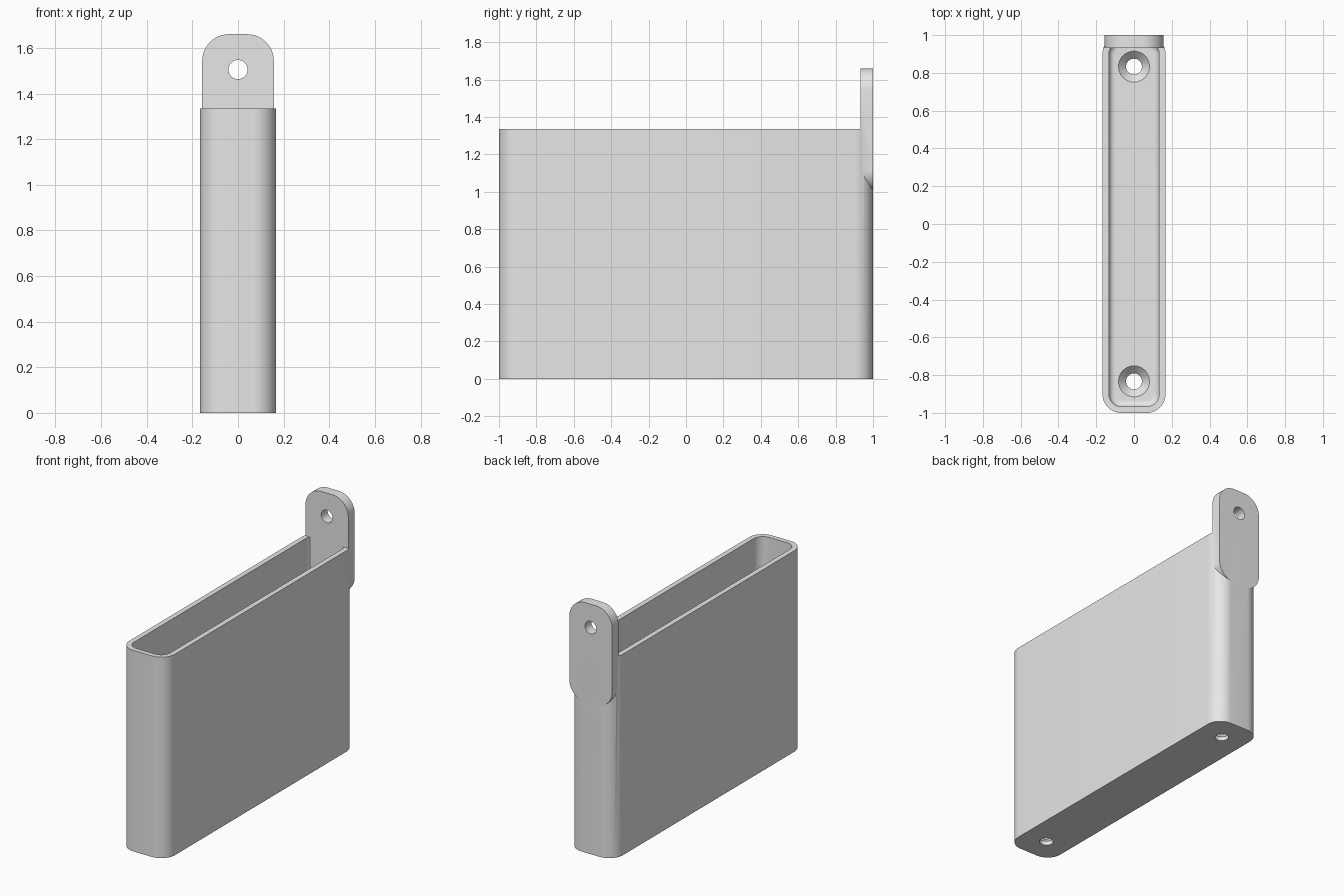
import bpy
import bmesh
from math import cos, sin, pi
from mathutils import Matrix

cube = bpy.data.objects.get("Cube")
if cube:
    bpy.data.objects.remove(cube, do_unlink=True)

grey = bpy.data.materials.new("plain grey")
grey.use_nodes = True
grey.diffuse_color = (0.8, 0.8, 0.8, 1)
grey.node_tree.nodes["Principled BSDF"].inputs["Base Color"].default_value = (0.8, 0.8, 0.8, 1)


def loft(name, rings, matrix=Matrix()):
    """Closed solid through stacked rings of (x, y, z) points."""
    bm = bmesh.new()
    loops = [[bm.verts.new(p) for p in ring] for ring in rings]
    for a, b in zip(loops, loops[1:]):
        for i in range(len(a)):
            j = (i + 1) % len(a)
            bm.faces.new((a[i], a[j], b[j], b[i]))
    bm.faces.new(loops[0][::-1])
    bm.faces.new(loops[-1])
    bm.transform(matrix)
    bmesh.ops.recalc_face_normals(bm, faces=bm.faces)
    mesh = bpy.data.meshes.new(name)
    bm.to_mesh(mesh)
    bm.free()
    mesh.materials.append(grey)
    obj = bpy.data.objects.new(name, mesh)
    bpy.context.collection.objects.link(obj)
    return obj


def rounded(hx, hy, r, z, steps=12):
    """Rounded rectangle at height z."""
    ring = []
    for k, (sx, sy) in enumerate(((1, 1), (-1, 1), (-1, -1), (1, -1))):
        for i in range(steps + 1):
            a = (k + i / steps) * pi / 2
            ring.append((sx * (hx - r) + r * cos(a), sy * (hy - r) + r * sin(a), z))
    return ring


def circle(r, z, x=0, y=0, n=48):
    return [(x + r * cos(2 * pi * i / n), y + r * sin(2 * pi * i / n), z) for i in range(n)]


def combine(target, other, operation):
    """Boolean the other solid into the target, then discard it."""
    mod = target.modifiers.new(operation, "BOOLEAN")
    mod.operation = operation
    mod.solver = "EXACT"
    mod.object = other
    bpy.context.view_layer.objects.active = target
    bpy.ops.object.modifier_apply(modifier=mod.name)
    bpy.data.objects.remove(other, do_unlink=True)


# Outer box
holder = loft("holder_body", [rounded(0.167, 1, 0.1, z) for z in (0, 1.335)])

# Hollow with a filleted floor edge
floor, fillet = 0.067, 0.033
rings = []
for i in range(9):
    a = i / 8 * pi / 2
    inset = fillet * (1 - sin(a))
    rings.append(rounded(0.133 - inset, 0.967 - inset, 0.067 - inset,
                         floor + fillet * (1 - cos(a))))
rings.append(rounded(0.133, 0.967, 0.067, 1.5))
combine(holder, loft("hollow_cutter", rings), "DIFFERENCE")

# Countersunk screw holes in the floor
for y in (-0.833, 0.833):
    profile = ((0.042, -0.1), (0.042, floor - 0.04), (0.082, floor), (0.082, floor + 0.02))
    combine(holder, loft("screw_cutter", [circle(r, z, 0, y) for r, z in profile]), "DIFFERENCE")

# Hanging tab on the back
upright = Matrix.Translation((0, 1, 1.33)) @ Matrix.Rotation(pi / 2, 4, "X")
tab = loft("hanging_tab", [rounded(0.157, 0.33, 0.117, z) for z in (0, 0.067)], upright)
combine(holder, tab, "UNION")
hole = loft("hole_cutter", [circle(0.042, z, 0, 0.175) for z in (-0.1, 0.2)], upright)
combine(holder, hole, "DIFFERENCE")

# Smooth curves, sharp edges
bpy.ops.object.select_all(action="DESELECT")
holder.select_set(True)
bpy.context.view_layer.objects.active = holder
bpy.ops.object.shade_smooth_by_angle(angle=pi / 6)
